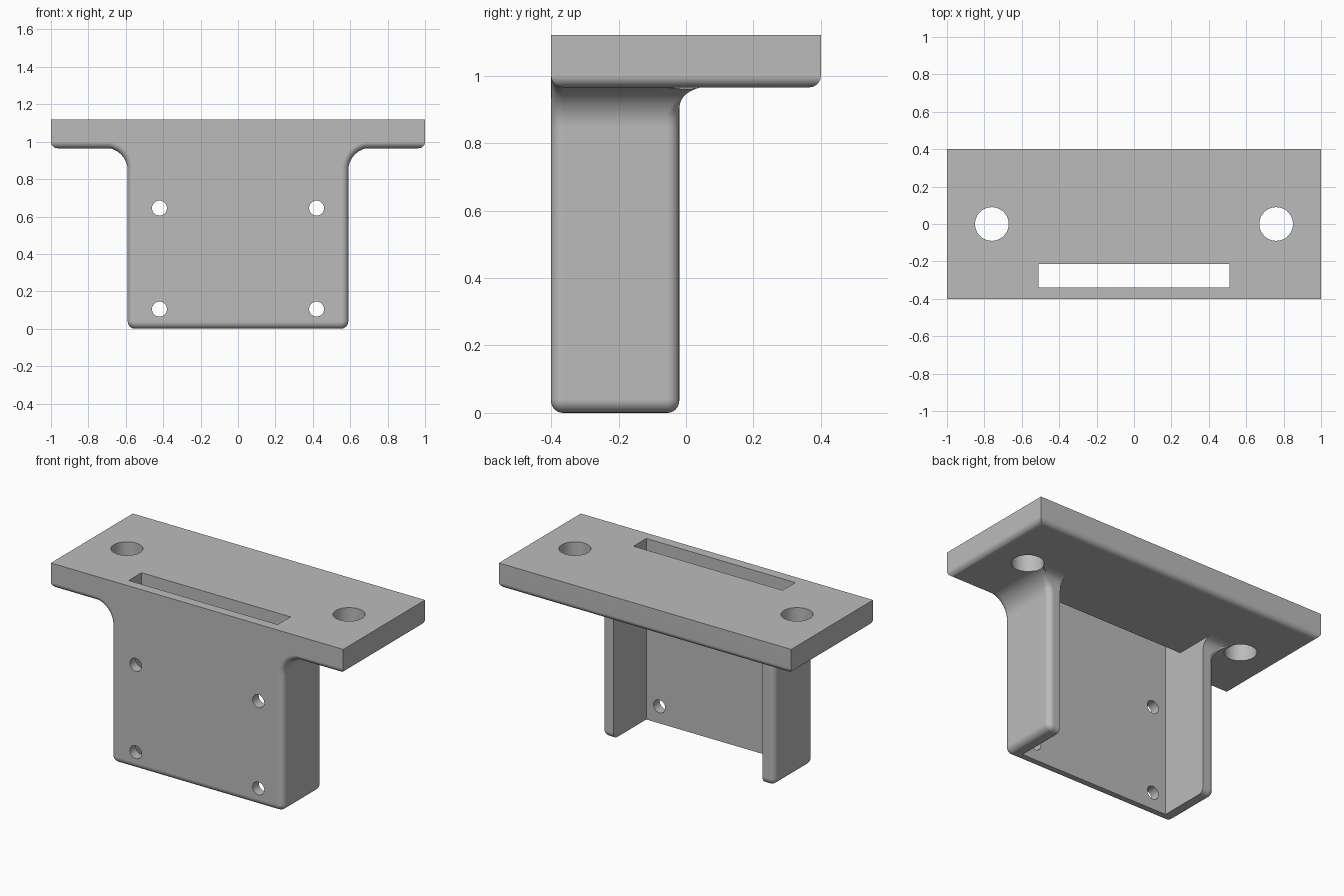
import bpy, bmesh, math
from mathutils import Matrix

if "Cube" in bpy.data.objects:
    bpy.data.objects.remove(bpy.data.objects["Cube"])

R = 0.035                      # rounding of outer edges
HALF_W, FRONT, BACK = 0.59, -0.40, -0.02
UNDER, TOP = 0.965, 1.12

grey = bpy.data.materials.new("light grey")
grey.diffuse_color = (0.5, 0.5, 0.5, 1)
grey.use_nodes = True
grey.node_tree.nodes["Principled BSDF"].inputs["Base Color"].default_value = grey.diffuse_color


def to_object(name, bm):
    bmesh.ops.recalc_face_normals(bm, faces=bm.faces)
    mesh = bpy.data.meshes.new(name)
    bm.to_mesh(mesh)
    bm.free()
    mesh.materials.append(grey)
    ob = bpy.data.objects.new(name, mesh)
    bpy.context.collection.objects.link(ob)
    return ob


def box_mesh(x0, x1, y0, y1, z0, z1):
    bm = bmesh.new()
    m = Matrix.Translation(((x0 + x1) / 2, (y0 + y1) / 2, (z0 + z1) / 2))
    m = m @ Matrix.Diagonal((x1 - x0, y1 - y0, z1 - z0, 1))
    bmesh.ops.create_cube(bm, size=1, matrix=m)
    return bm


def cylinder(x, y, z, radius, axis):
    bm = bmesh.new()
    m = Matrix.Translation((x, y, z))
    if axis == 'Y':
        m = m @ Matrix.Rotation(math.pi / 2, 4, 'X')
    bmesh.ops.create_cone(bm, cap_ends=True, segments=40, radius1=radius,
                          radius2=radius, depth=0.5, matrix=m)
    return to_object("cutter", bm)


def combine(ob, other, operation):
    mod = ob.modifiers.new("join", 'BOOLEAN')
    mod.operation, mod.solver, mod.object = operation, 'EXACT', other
    bpy.context.view_layer.objects.active = ob
    bpy.ops.object.modifier_apply(modifier=mod.name)
    bpy.data.objects.remove(other)


# Side outline of the bracket: (x, z, normal x, normal z)
def side_outline():
    pts = []
    c = 0.04
    for i in range(7):                      # rounded bottom corner
        a = math.radians(15 * i)
        nx, nz = math.sin(a), -math.cos(a)
        pts.append((HALF_W - c + c * nx, c + c * nz, nx, nz))
    f = 0.12
    zc = UNDER + 0.002 - f
    for i in range(16):                     # fillet flaring into the plate
        a = math.radians(6 * i)
        pts.append((HALF_W + f - f * math.cos(a), zc + f * math.sin(a),
                    math.cos(a), -math.sin(a)))
    pts.append((HALF_W + f, 1.06, 0, 0))    # root hidden inside the plate
    return pts


# Points of one outline station, running front to back with rounded edges
def station(x, z, nx, nz):
    t = min(max((z - 0.885) / 0.081, 0), 1)
    back = BACK + 0.08 * (1 - math.sqrt(1 - t * t))
    rb = R * (1 - t) + 0.0005
    row = []
    for i in range(7):
        a = math.radians(15 * i)
        d = R * (1 - math.sin(a))
        row.append((x - nx * d, FRONT + R * (1 - math.cos(a)), z - nz * d))
    for i in range(6, -1, -1):
        a = math.radians(15 * i)
        d = rb * (1 - math.sin(a))
        row.append((x - nx * d, back - rb * (1 - math.cos(a)), z - nz * d))
    return row


# Mounting bracket body, closed solid
bm = bmesh.new()
rows = [station(*p) for p in side_outline()]
right = [[bm.verts.new(p) for p in r] for r in rows]
left = [[bm.verts.new((-p[0], p[1], p[2])) for p in r] for r in rows]
n = len(rows[0])
for i in range(len(rows) - 1):
    for g in (right, left):
        for j in range(n - 1):
            bm.faces.new((g[i][j], g[i][j + 1], g[i + 1][j + 1], g[i + 1][j]))
    for j in (0, n - 1):
        bm.faces.new((right[i][j], right[i + 1][j], left[i + 1][j], left[i][j]))
for i in (0, len(rows) - 1):
    for j in range(n - 1):
        bm.faces.new((right[i][j], right[i][j + 1], left[i][j + 1], left[i][j]))
bracket = to_object("bracket", bm)

# Hollow it to a front wall with two side walls
combine(bracket, to_object("cutter", box_mesh(-0.51, 0.51, -0.34, 0.5, -0.5, 1.5)),
        'DIFFERENCE')

# Top plate with rounded lower edges
bm = box_mesh(-1, 1, -0.4, 0.4, UNDER, TOP)
low = [e for e in bm.edges if all(v.co.z < 1 for v in e.verts)]
bmesh.ops.bevel(bm, geom=low, offset=R, segments=6, profile=0.5, affect='EDGES')
combine(bracket, to_object("top_plate", bm), 'UNION')

# Slot, plate holes and screw holes
combine(bracket, to_object("cutter", box_mesh(-0.51, 0.51, -0.34, -0.215, 0.9, 1.3)),
        'DIFFERENCE')
for s in (-1, 1):
    combine(bracket, cylinder(s * 0.76, 0, 1.05, 0.09, 'Z'), 'DIFFERENCE')
    for z in (0.105, 0.645):
        combine(bracket, cylinder(s * 0.42, -0.4, z, 0.04, 'Y'), 'DIFFERENCE')

# Smooth rounded edges, keep flats flat
bpy.ops.object.select_all(action='DESELECT')
bracket.select_set(True)
bpy.context.view_layer.objects.active = bracket
bpy.ops.object.shade_smooth_by_angle(angle=math.radians(30))
wn = bracket.modifiers.new("flat shading", 'WEIGHTED_NORMAL')
wn.keep_sharp = True
